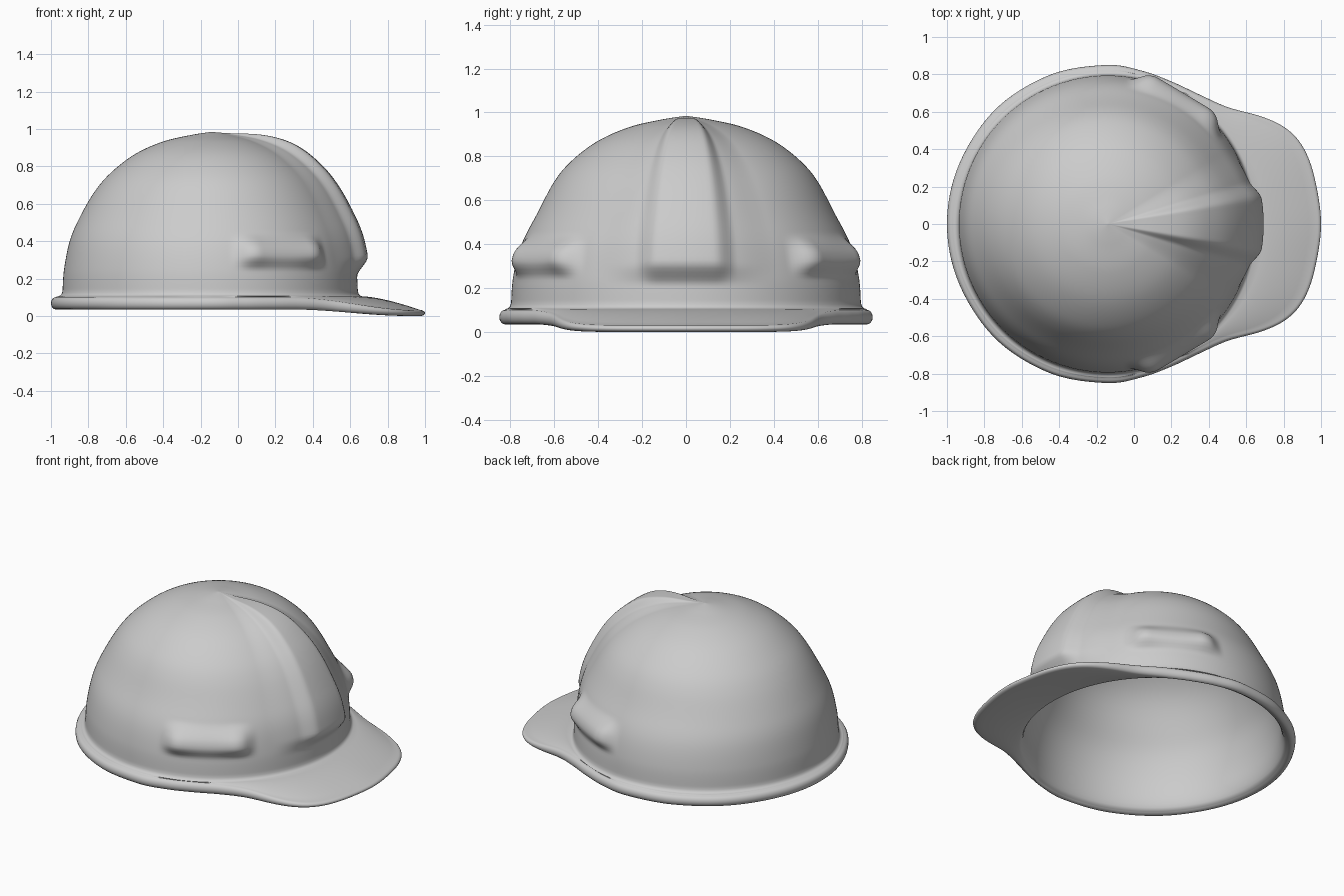
import bpy, bmesh
from math import pi, sin, cos, atan2, hypot, degrees, radians, exp

if "Cube" in bpy.data.objects:
    bpy.data.objects.remove(bpy.data.objects["Cube"])

CX = -0.14      # plan centre of the dome
SEG = 288


def smooth(a, b, x):
    t = max(0.0, min(1.0, (x - a) / (b - a)))
    return t * t * (3 - 2 * t)


def spline(pts, n):
    """Catmull-Rom through 2D points, n steps per span."""
    p = [pts[0]] + pts + [pts[-1]]
    out = []
    for i in range(1, len(p) - 2):
        for k in range(n):
            t = k / n
            out.append(tuple(0.5 * (2 * b + (c - a) * t + (2 * a - 5 * b + 4 * c - d) * t * t
                                    + (3 * b - a - 3 * c + d) * t ** 3)
                             for a, b, c, d in zip(p[i - 1], p[i], p[i + 1], p[i + 2])))
    return out + [pts[-1]]


# dome profile (radius, height) and half of the brim outline (x, y)
DOME = spline([(0, .985), (.11, .968), (.26, .933), (.41, .866), (.54, .766), (.63, .66),
               (.71, .52), (.76, .40), (.79, .25), (.798, .14)], 9)[1:]
BRIM = spline([(.985, -.15), (1, 0), (.985, .15), (.945, .32), (.885, .44), (.8, .52),
               (.68, .575), (.5, .625), (.35, .692), (.2, .762), (.04, .82), (-.15, .85),
               (-.45, .797), (-.74, .614), (-.935, .32), (-1, 0), (-.935, -.32)], 12)[12:-12]
BRIM = [(atan2(max(y, 0), x - CX), hypot(x - CX, y)) for x, y in BRIM]


def brim_radius(th):
    for (a, r), (b, s) in zip(BRIM, BRIM[1:]):
        if a <= th <= b:
            return r + (s - r) * (th - a) / (b - a)
    return BRIM[-1][1]


def plan_scale(th, z):
    # sides lean in a little at mid height, front is slightly narrower
    side = .002 + .03 * exp(-((z - .56) / .17) ** 2)
    return 1 - side * sin(th) ** 2 - .022 * max(0, cos(th)) ** 2


def relief(deg, r, z):
    """Outward height of the wedge rib and the flat-faced side lugs."""
    rib = .04 * (1 - smooth(9, 17, deg)) + .032 * (1 - smooth(9, 32, deg))
    rib *= smooth(0, .5, r) * smooth(.21, .31, z)
    off = min(abs(deg - 60), 16)
    dz = (z - .325) / (.13 if z > .325 else .085)
    lug = (.808 / cos(radians(off)) - .77) * (1 - smooth(11, 23, abs(deg - 60)))
    return rib + lug * (1 - smooth(.1, 1, abs(dz)))


def shell_column(th):
    """Radial section at one angle: outer dome, brim, inner dome."""
    deg = degrees(th)
    col = []
    for i, (r, z) in enumerate(DOME):
        a, b = DOME[max(i - 1, 0)], DOME[min(i + 1, len(DOME) - 1)]
        tr, tz = b[0] - a[0], b[1] - a[1]
        length = hypot(tr, tz)
        h = relief(deg, r, z)
        col.append((r * plan_scale(th, z) - tz / length * h, z + tr / length * h))
    # fillet and brim top, from the dome foot to the rolled edge
    rs, ro = .798 * plan_scale(th, .1), brim_radius(th)
    s = smooth(.3, .97, CX + ro * cos(th))
    zc, hh = .068 - .052 * s, .033 - .017 * s
    w = .026
    col += [(rs + .002, .126), (rs + .006, .116), (rs + .012, .11)]
    r0, r1 = rs + .02, ro - w
    for j in range(9):
        v = j / 8
        col.append((r0 + (r1 - r0) * v, .106 + (zc + hh - .106) * v ** 1.5))
    for j in range(1, 8):
        a = pi / 2 - pi * j / 8
        col.append((r1 + w * cos(a), zc + hh * sin(a)))
    # underside, rounding up into the hollow
    wall = .77 * plan_scale(th, .2)
    ri, zi = wall + .035, .045
    for j in range(9):
        v = j / 8
        col.append((r1 + (ri - r1) * v, zc - hh + (zi - zc + hh) * v * v))
    for j in range(1, 7):
        a = pi / 2 * j / 6
        col.append((ri - (ri - wall) * sin(a), zi + .13 * (1 - cos(a))))
    # inner dome
    for r, z in reversed(DOME[::3]):
        if z > .21:
            col.append((r * plan_scale(th, z) * .967, z - .03 * (z - .1) / .88))
    return col


cols = [shell_column(abs((2 * pi * i / SEG + pi) % (2 * pi) - pi)) for i in range(SEG)]
bm = bmesh.new()
grid = []
for i, col in enumerate(cols):
    t = 2 * pi * i / SEG
    grid.append([bm.verts.new((CX + r * cos(t), r * sin(t), z)) for r, z in col])
top = bm.verts.new((CX, 0, .985))
inner_top = bm.verts.new((CX, 0, .955))
for i in range(SEG):
    a, b = grid[i], grid[(i + 1) % SEG]
    for j in range(len(a) - 1):
        bm.faces.new((a[j], a[j + 1], b[j + 1], b[j]))
    bm.faces.new((top, a[0], b[0]))
    bm.faces.new((inner_top, b[-1], a[-1]))
bmesh.ops.recalc_face_normals(bm, faces=bm.faces)
me = bpy.data.meshes.new("helmet_shell")
bm.to_mesh(me)
bm.free()
ob = bpy.data.objects.new("helmet_shell", me)
bpy.context.collection.objects.link(ob)
bpy.context.view_layer.objects.active = ob
ob.select_set(True)
bpy.ops.object.shade_smooth_by_angle(angle=1.0)
